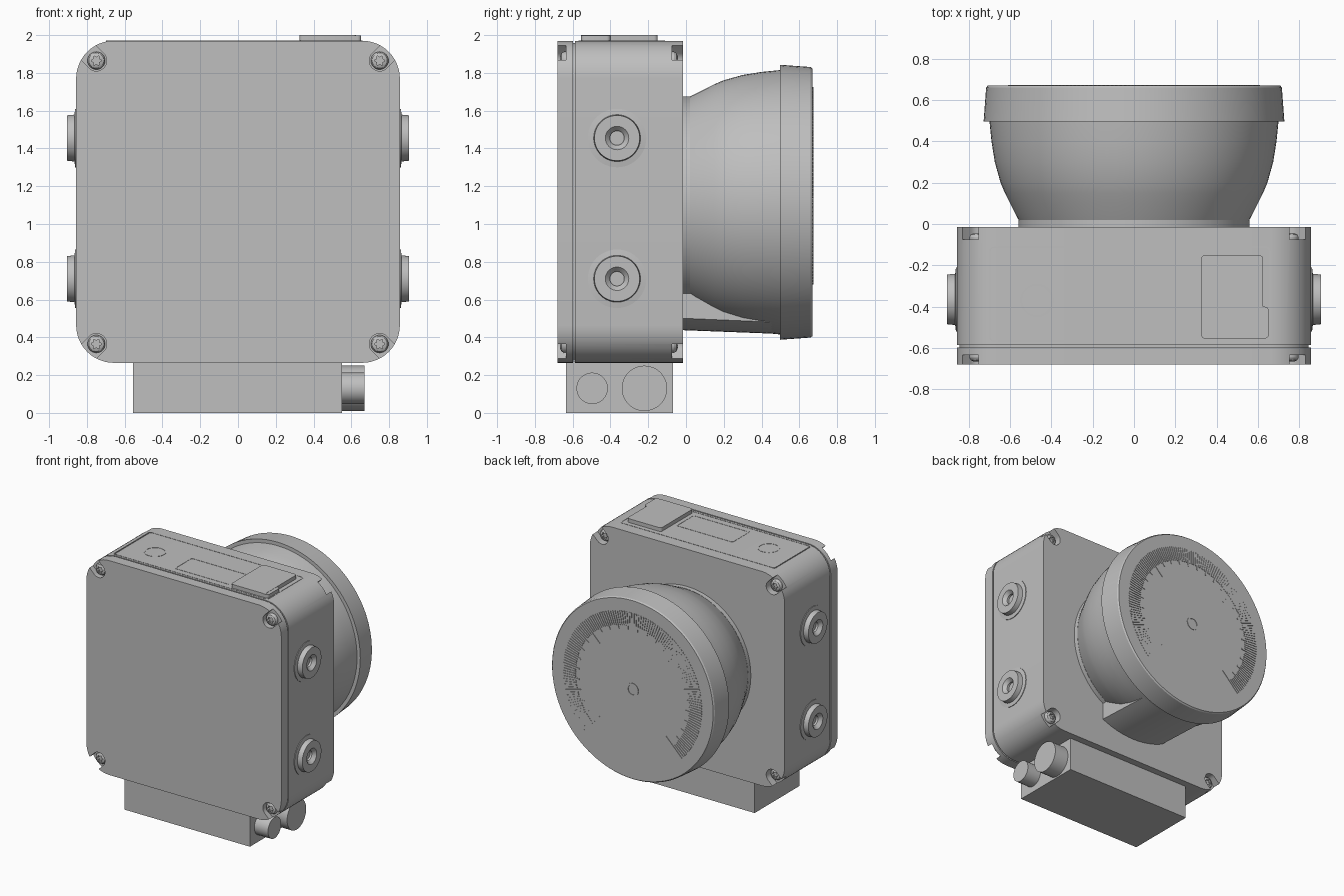
import bpy, bmesh
from math import sin, cos, pi, radians, sqrt
from mathutils import Matrix, Vector

cube = bpy.data.objects.get("Cube")
if cube:
    bpy.data.objects.remove(cube, do_unlink=True)

grey = bpy.data.materials.new("housing_grey")
grey.use_nodes = True
grey.diffuse_color = (0.52, 0.52, 0.52, 1)
grey.node_tree.nodes["Principled BSDF"].inputs["Base Color"].default_value = grey.diffuse_color

# Local frames: the third local axis becomes the named direction
AXES = {
    "z": Matrix.Identity(4),
    "y": Matrix(((1, 0, 0, 0), (0, 0, 1, 0), (0, 1, 0, 0), (0, 0, 0, 1))),
    "x": Matrix(((0, 0, 1, 0), (1, 0, 0, 0), (0, 1, 0, 0), (0, 0, 0, 1))),
    "-x": Matrix(((0, 0, -1, 0), (1, 0, 0, 0), (0, 1, 0, 0), (0, 0, 0, 1))),
    "-y": Matrix(((1, 0, 0, 0), (0, 0, -1, 0), (0, 1, 0, 0), (0, 0, 0, 1))),
}


def finish(name, bm, axis="z", at=(0, 0, 0)):
    bmesh.ops.transform(bm, matrix=Matrix.Translation(at) @ AXES[axis], verts=bm.verts)
    bmesh.ops.recalc_face_normals(bm, faces=bm.faces)
    mesh = bpy.data.meshes.new(name)
    bm.to_mesh(mesh)
    bm.free()
    ob = bpy.data.objects.new(name, mesh)
    mesh.materials.append(grey)
    bpy.context.collection.objects.link(ob)
    return ob


def add_loft(bm, low, high, h0, h1):
    a = [bm.verts.new((x, y, h0)) for x, y in low]
    b = [bm.verts.new((x, y, h1)) for x, y in high]
    bm.faces.new(a)
    bm.faces.new(b)
    n = len(a)
    for i in range(n):
        bm.faces.new((a[i], a[(i + 1) % n], b[(i + 1) % n], b[i]))


def prism(name, pts, h0, h1, axis="z", at=(0, 0, 0)):
    bm = bmesh.new()
    add_loft(bm, pts, pts, h0, h1)
    return finish(name, bm, axis, at)


def lathe(name, profile, axis, at, steps=64):
    """Spin (radius, height) points about the local axis."""
    bm = bmesh.new()
    vs = [bm.verts.new((r, 0, h)) for r, h in profile]
    edges = [bm.edges.new(p) for p in zip(vs, vs[1:])]
    bmesh.ops.spin(bm, geom=vs + edges, cent=(0, 0, 0), axis=(0, 0, 1),
                   angle=2 * pi, steps=steps, use_merge=True)
    bmesh.ops.remove_doubles(bm, verts=bm.verts, dist=1e-5)
    return finish(name, bm, axis, at)


def round_rect(x0, x1, y0, y1, r, seg=12):
    pts = []
    for k, (cx, cy) in enumerate(((x1 - r, y1 - r), (x0 + r, y1 - r), (x0 + r, y0 + r), (x1 - r, y0 + r))):
        for i in range(seg + 1):
            a = (k + i / seg) * pi / 2
            pts.append((cx + r * cos(a), cy + r * sin(a)))
    return pts


def cut(ob, cutters):
    for c in cutters:
        c.hide_render = True
        m = ob.modifiers.new("cut", "BOOLEAN")
        m.operation, m.solver, m.object = "DIFFERENCE", "EXACT", c
    bpy.context.view_layer.objects.active = ob
    for m in list(ob.modifiers):
        bpy.ops.object.modifier_apply(modifier=m.name)
    for c in cutters:
        bpy.data.objects.remove(c, do_unlink=True)


def frame(name, outer, inner, z):
    ob = prism(name, outer, z - 0.01, z + 0.002)
    cut(ob, [prism("frame_cutter", inner, z - 0.1, z + 0.1)])
    return ob


# Housing: front cover, recessed gasket, main case
W, Z0, Z1 = 0.857, 0.265, 1.97
outline = round_rect(-W, W, Z0, Z1, 0.2)
cover = prism("front_cover", outline, -0.68, -0.597, "y")
prism("gasket", round_rect(-W + 0.012, W - 0.012, Z0 + 0.012, Z1 - 0.012, 0.19), -0.6, -0.58, "y")
case = prism("main_case", outline, -0.587, -0.015, "y")

# Corner pockets open to the outside, each with a star-socket screw
SX, SZ = 0.75, (0.365, 1.865)
corners = [(sx * SX, z, sx, -1 if z < 1 else 1) for sx in (-1, 1) for z in SZ]


def pocket(x, z, sx, sz, y0, y1):
    ang = [pi / 2 + pi * i / 16 for i in range(17)]
    pts = [(0.055 * cos(a), 0.055 * sin(a)) for a in ang] + [(0.25, -0.055), (0.25, 0.055)]
    d = Vector((sx, sz)).normalized()
    pts = [(x + d.x * u - d.y * v, z + d.y * u + d.x * v) for u, v in pts]
    return prism("pocket_cutter", pts, y0, y1, "y")


cut(cover, [pocket(*c, -0.75, -0.635) for c in corners])
cut(case, [pocket(*c, -0.075, 0.05) for c in corners])

star = []
for i in range(36):
    a = 2 * pi * i / 36
    r = 0.022 + 0.005 * cos(6 * a)
    star.append((r * cos(a), r * sin(a)))
for x, z, sx, sz in corners:
    for label, axis, y in (("front", "-y", -0.635), ("back", "y", -0.075)):
        screw = lathe(label + "_screw", [(0, -0.01), (0.047, -0.01), (0.047, 0.012), (0.04, 0.024),
                                         (0.025, 0.031), (0, 0.033)], axis, (x, y, z), 32)
        cut(screw, [prism("socket_cutter", star, 0.015, 0.1, axis, (x, y, z))])

# Side ports: flange, boss and countersunk hole
for axis, s in (("x", 1), ("-x", -1)):
    for z in (0.71, 1.455):
        lathe("side_port", [(0.155, -0.01), (0.155, 0.005), (0.124, 0.009), (0.12, 0.048), (0.062, 0.048),
                            (0.038, 0.022), (0.038, 0.006), (0, 0.006)], axis, (s * W, -0.365, z), 48)

# Connector block with two round plugs
prism("connector_block", [(-0.555, -0.635), (0.55, -0.635), (0.55, -0.07), (-0.555, -0.07)], 0, Z0 + 0.01)
for name, r, y in (("large_plug", 0.12, -0.22), ("small_plug", 0.083, -0.497)):
    lathe(name, [(0, 0), (r, 0), (r, 0.13), (0, 0.13)], "x", (0.54, y, 0.13), 48)

# Scanner head: neck, bowl, rim and flat face
CZ = 1.115
head = (0, 0, CZ)
lathe("head_neck", [(0, -0.03), (0.56, -0.03), (0.56, 0.02), (0, 0.02)], "y", head, 96)
lathe("head_bowl", [(0, 0.01), (0.553, 0.01), (0.575, 0.05), (0.6, 0.1), (0.625, 0.15), (0.646, 0.2),
                    (0.674, 0.3), (0.69, 0.4), (0.7, 0.5), (0, 0.5)], "y", head, 96)
lathe("head_rim", [(0, 0.497), (0.728, 0.497), (0.716, 0.66), (0.708, 0.67), (0, 0.67)], "y", head, 96)


# Chin: a curved foot filling the gap under the bowl
def chin_section(r, hw=0.285, n=16):
    xs = [hw * (2 * i / n - 1) for i in range(n + 1)]
    return [(x, CZ - sqrt(r * r - x * x)) for x in xs] + [(hw, 1.0), (-hw, 1.0)]


bm = bmesh.new()
add_loft(bm, chin_section(0.677), chin_section(0.697), -0.02, 0.5)
finish("head_chin", bm, "y")

# Dial: raised radial ticks over three quarters of the face
bm = bmesh.new()
for deg in range(-135, 136, 2):
    k = deg + 135
    inner = 0.41 if k % 90 == 0 else 0.47 if k % 10 == 0 else 0.5
    a = radians(deg)
    out, side = Vector((sin(a), cos(a))), Vector((cos(a), -sin(a))) * 0.0045
    quad = [out * inner - side, out * 0.61 - side, out * 0.61 + side, out * inner + side]
    add_loft(bm, quad, quad, 0.668, 0.674)
finish("dial_ticks", bm, "y", head)
lathe("dial_centre_ring", [(0.052, 0.668), (0.052, 0.674), (0.038, 0.674), (0.038, 0.668)], "y", head, 32)

# Top panel: hinged cap with a finger tab, display frame, round button
cap = round_rect(0.325, 0.625, -0.555, -0.15, 0.02, 4)
prism("top_cap", cap, Z1 - 0.01, 2.0)
prism("cap_tab", round_rect(0.5, 0.652, -0.555, -0.4, 0.02, 4), Z1 - 0.01, 1.998)
frame("panel_outline", round_rect(-0.7, 0.66, -0.57, -0.11, 0.02, 4),
      round_rect(-0.694, 0.654, -0.564, -0.116, 0.016, 4), Z1)
frame("display_frame", round_rect(-0.2, 0.3, -0.52, -0.3, 0.015, 4),
      round_rect(-0.19, 0.29, -0.51, -0.31, 0.01, 4), Z1)
lathe("button_ring", [(0.08, -0.005), (0.08, 0.002), (0.072, 0.002), (0.072, -0.005)], "z", (-0.47, -0.37, Z1), 40)

# Smooth curved surfaces while keeping hard edges
bpy.ops.object.select_all(action="DESELECT")
for ob in bpy.context.collection.objects:
    if ob.type == "MESH":
        ob.select_set(True)
        bpy.context.view_layer.objects.active = ob
bpy.ops.object.shade_smooth_by_angle(angle=radians(30))
